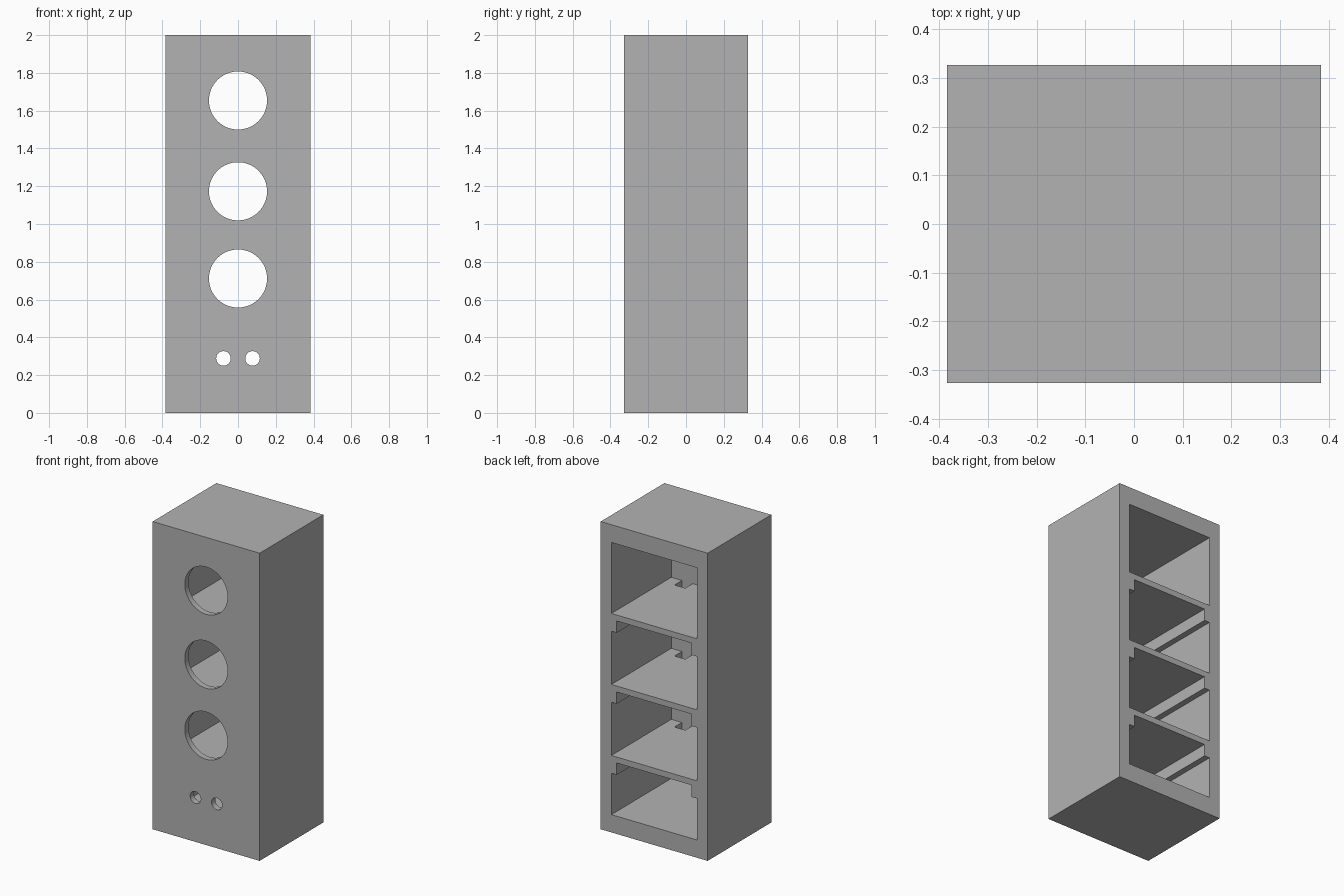
import bpy
import bmesh
from math import pi
from mathutils import Matrix, Vector

if "Cube" in bpy.data.objects:
    bpy.data.objects.remove(bpy.data.objects["Cube"], do_unlink=True)

U = 2 / 52                       # design grid unit
HALF_W, HALF_D, HEIGHT = 10, 8.5, 52
INNER = -HALF_D + 1              # inside of the front panel

grey = bpy.data.materials.new("light_grey")
grey.use_nodes = True
grey.diffuse_color = (0.448, 0.448, 0.448, 1)
grey.node_tree.nodes["Principled BSDF"].inputs["Base Color"].default_value = grey.diffuse_color


def finish(name, bm):
    """Turn a bmesh drawn in grid units into an object."""
    bmesh.ops.scale(bm, vec=(U, U, U), verts=bm.verts)
    bmesh.ops.recalc_face_normals(bm, faces=bm.faces)
    mesh = bpy.data.meshes.new(name)
    bm.to_mesh(mesh)
    bm.free()
    mesh.materials.append(grey)
    obj = bpy.data.objects.new(name, mesh)
    bpy.context.collection.objects.link(obj)
    return obj


def prism(name, profile, y0, y1):
    """Extrude an (x, z) outline along y."""
    bm = bmesh.new()
    face = bm.faces.new([bm.verts.new((x, y0, z)) for x, z in profile])
    new = bmesh.ops.extrude_face_region(bm, geom=[face])["geom"]
    moved = [v for v in new if isinstance(v, bmesh.types.BMVert)]
    bmesh.ops.translate(bm, vec=Vector((0, y1 - y0, 0)), verts=moved)
    return finish(name, bm)


def block(name, x0, x1, y0, y1, z0, z1):
    return prism(name, [(x0, z0), (x1, z0), (x1, z1), (x0, z1)], y0, y1)


def drill(name, x, z, radius, segments):
    bm = bmesh.new()
    place = Matrix.Translation((x, -HALF_D, z)) @ Matrix.Rotation(pi / 2, 4, "X")
    bmesh.ops.create_cone(bm, cap_ends=True, segments=segments, radius1=radius,
                          radius2=radius, depth=4, matrix=place)
    return finish(name, bm)


def cut(target, cutter):
    cutter.hide_render = True
    mod = target.modifiers.new("cut", "BOOLEAN")
    mod.operation = "DIFFERENCE"
    mod.solver = "EXACT"
    mod.object = cutter
    bpy.context.view_layer.objects.active = target
    bpy.ops.object.modifier_apply(modifier=mod.name)
    bpy.data.objects.remove(cutter, do_unlink=True)


# Outer casing
casing = block("shelf_casing", -HALF_W, HALF_W, -HALF_D, HALF_D, 0, HEIGHT)

# Compartments open at the back; the lower three have rails along the top corners
back = HALF_D + 1
bays = [(37, 49), (25, 36), (13, 24), (3, 12)]
for i, (low, high) in enumerate(bays):
    if i == 0:
        bay = block("bay_cutter", -8, 8, INNER, back, low, high)
    else:
        half = [(8, low), (8, high - 2), (7, high - 2), (7, high)]
        outline = half + [(-x, z) for x, z in reversed(half)]
        bay = prism("bay_cutter", outline, INNER, back)
    cut(casing, bay)

# Cable slots through the shelves, and round openings in the front panel
for low, high in bays[:3]:
    cut(casing, block("slot_cutter", 4, 6, INNER, INNER + 2, low - 1.5, low + 0.5))
    cut(casing, drill("large_hole_cutter", 0, (low + high) / 2, 4, 64))

# Pair of small openings in the lowest bay
for side in (-1, 1):
    cut(casing, drill("small_hole_cutter", 2 * side, sum(bays[3]) / 2, 1, 32))

# Smooth hole walls, keeping the edges sharp
bpy.ops.object.select_all(action="DESELECT")
casing.select_set(True)
bpy.context.view_layer.objects.active = casing
bpy.ops.object.shade_smooth_by_angle()
